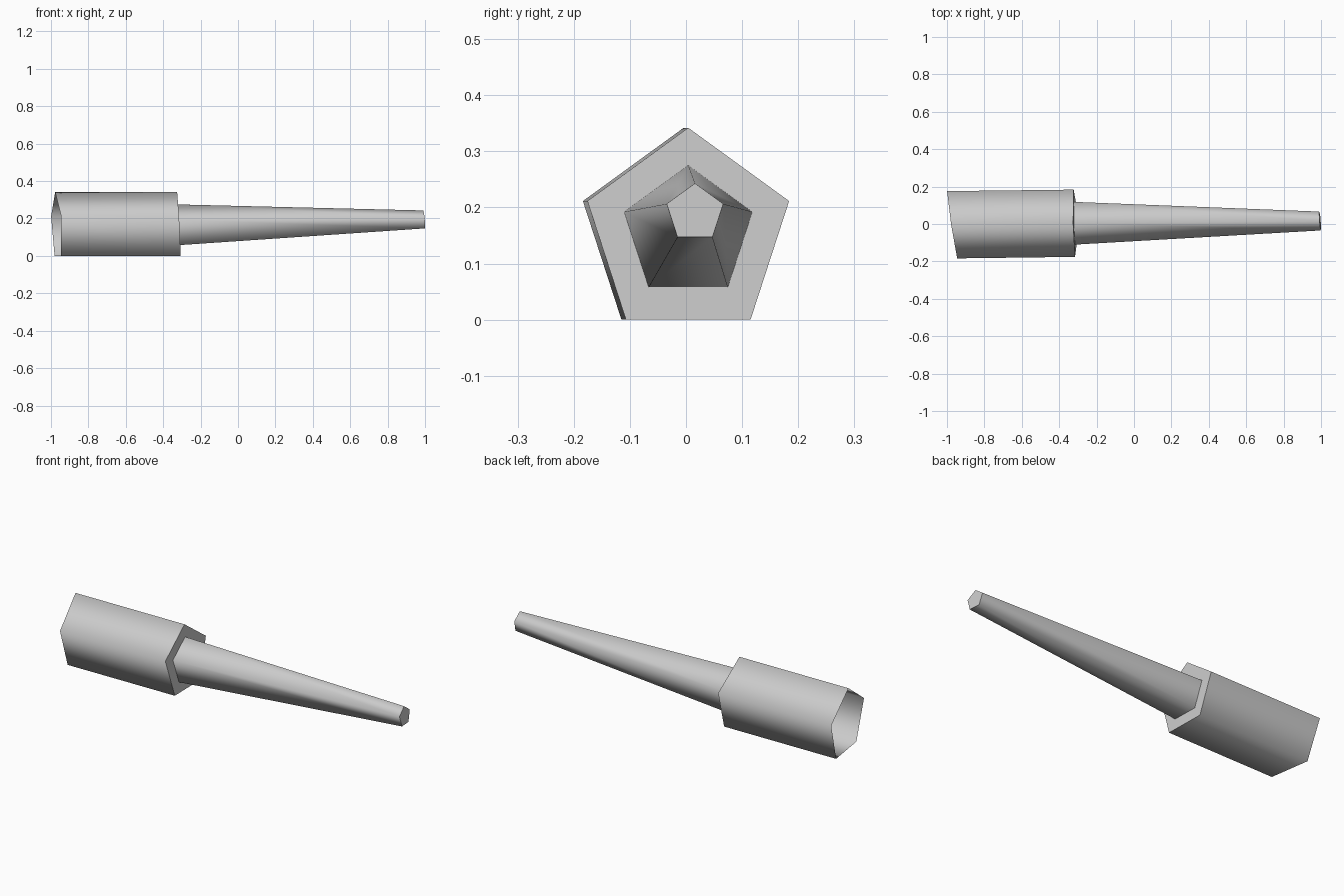
import bpy
import bmesh
from math import cos, sin, radians, tau

cube = bpy.data.objects.get("Cube")
if cube:
    bpy.data.objects.remove(cube, do_unlink=True)

SIDES = 5

grey = bpy.data.materials.new("light grey")
grey.use_nodes = True
colour = (0.6, 0.6, 0.6, 1)
grey.diffuse_color = colour
grey.node_tree.nodes["Principled BSDF"].inputs["Base Color"].default_value = colour


def ring(bm, centre, radius, slope_y, slope_z):
    """Pentagon pointing up, its plane tilted slightly off the x axis."""
    cx, cy, cz = centre
    verts = []
    for i in range(SIDES):
        a = tau * i / SIDES
        dy, dz = radius * sin(a), radius * cos(a)
        verts.append(bm.verts.new((cx + slope_y * dy + slope_z * dz, cy + dy, cz + dz)))
    return verts


def build(name, rings, cap_end=False):
    """Bridge successive rings, optionally closing the last one."""
    bm = bmesh.new()
    loops = [ring(bm, *r) for r in rings]
    for a, b in zip(loops, loops[1:]):
        for i in range(SIDES):
            j = (i + 1) % SIDES
            bm.faces.new((a[j], a[i], b[i], b[j]))
    if cap_end:
        bm.faces.new(loops[-1][::-1])
    bm.normal_update()
    # Faces should point away from the long axis or towards +x
    for f in bm.faces:
        c = f.calc_center_median()
        n = f.normal
        if (n.x if abs(n.x) > 0.8 else n.y * c.y + n.z * (c.z - 0.17)) < 0:
            f.normal_flip()
    mesh = bpy.data.meshes.new(name)
    bm.to_mesh(mesh)
    bm.free()
    mesh.materials.append(grey)
    obj = bpy.data.objects.new(name, mesh)
    bpy.context.collection.objects.link(obj)
    bpy.ops.object.select_all(action='DESELECT')
    obj.select_set(True)
    bpy.context.view_layer.objects.active = obj
    bpy.ops.object.shade_smooth_by_angle(angle=radians(80))
    return obj


# Each ring: centre, radius, tilt along y, tilt along z
open_end = ((-0.97, -0.004, 0.153), 0.189, -0.15, -0.04)
shoulder = ((-0.316, 0.004, 0.153), 0.189, -0.02, -0.05)
shaft_base = ((-0.316, 0.004, 0.155), 0.12, -0.02, -0.05)
shaft_tip = ((0.995, 0.016, 0.19), 0.053, -0.08, -0.07)

# Hollow sleeve with its flat shoulder, open at the rear
build("sleeve", [open_end, shoulder, shaft_base])
# Long tapered shaft with a closed tip
build("tapered_shaft", [shaft_base, shaft_tip], cap_end=True)
